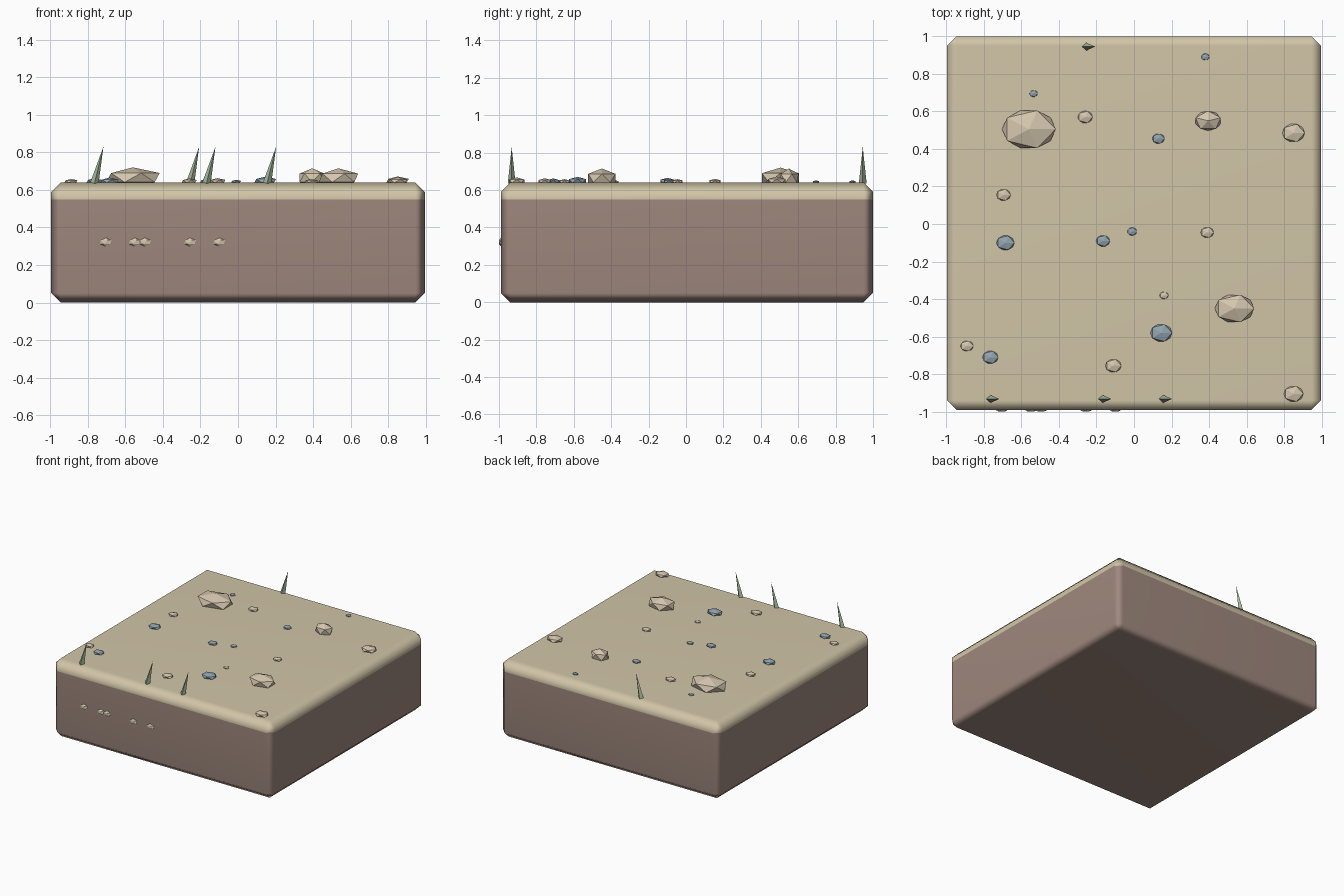
import bpy, bmesh, math
from mathutils import Matrix, Vector

if "Cube" in bpy.data.objects:
    bpy.data.objects.remove(bpy.data.objects["Cube"])

TOP = 0.64


def material(name, rgb):
    m = bpy.data.materials.new(name)
    m.diffuse_color = (*rgb, 1)
    m.use_nodes = True
    m.node_tree.nodes["Principled BSDF"].inputs["Base Color"].default_value = m.diffuse_color
    return m


SAND = material("sand", (0.64, 0.56, 0.39))
EARTH = material("brown_earth", (0.35, 0.25, 0.21))
TAN = material("tan_stone", (0.67, 0.57, 0.43))
BLUE = material("blue_grey_stone", (0.29, 0.38, 0.44))
GREEN = material("sage_grass", (0.36, 0.48, 0.32))


def finish(bm, name, *mats):
    me = bpy.data.meshes.new(name)
    bm.to_mesh(me)
    bm.free()
    ob = bpy.data.objects.new(name, me)
    bpy.context.collection.objects.link(ob)
    for m in mats:
        me.materials.append(m)
    return ob


# Ground block: chamfered box with a sand layer over earth
bm = bmesh.new()
bmesh.ops.create_cube(bm, size=1, matrix=Matrix.Translation((0, 0.005, TOP / 2))
                      @ Matrix.Diagonal((1.99, 1.99, TOP, 1)))
bmesh.ops.bevel(bm, geom=bm.edges[:], offset=0.05, segments=1, affect='EDGES', profile=0.5)
bmesh.ops.bisect_plane(bm, geom=bm.verts[:] + bm.edges[:] + bm.faces[:],
                       plane_co=(0, 0, 0.55), plane_no=(0, 0, 1))
for f in bm.faces:
    f.smooth = True
    f.material_index = 0 if f.calc_center_median().z > 0.55 else 1
ground = finish(bm, "ground_block", SAND, EARTH)
ground.modifiers.new("even_normals", 'WEIGHTED_NORMAL')


# Faceted stones: squashed icosahedra partly sunk into the ground
def stone(name, centre, half, mat, turn=0):
    bm = bmesh.new()
    bmesh.ops.create_icosphere(bm, subdivisions=1, radius=1)
    scale = (half[0] / 0.894, half[1] / 0.851, half[2], 1)
    bmesh.ops.transform(bm, verts=bm.verts[:], matrix=Matrix.Translation(centre)
                        @ Matrix.Diagonal(scale) @ Matrix.Rotation(turn, 4, 'Z'))
    finish(bm, name, mat)


# Boulders: x, y, half width, half depth, height above ground, turn
for i, (x, y, a, b, h, t) in enumerate([
        (-0.56, 0.505, 0.143, 0.10, 0.08, 0),
        (0.395, 0.55, 0.07, 0.05, 0.075, math.pi / 2),
        (0.535, -0.45, 0.105, 0.073, 0.075, 0)]):
    stone(f"boulder_{i}", (x, y, TOP + 0.32 * h), (a, b, 0.68 * h), TAN, t)

# Pebbles: x, y, half width
tan_pebbles = [(0.85, 0.485, 0.06), (0.85, -0.905, 0.052), (-0.26, 0.57, 0.04),
               (-0.695, 0.155, 0.038), (0.39, -0.045, 0.035), (0.16, -0.38, 0.024),
               (-0.89, -0.65, 0.035), (-0.11, -0.755, 0.043)]
blue_pebbles = [(-0.535, 0.695, 0.022), (0.38, 0.89, 0.022), (0.13, 0.455, 0.033),
                (-0.685, -0.10, 0.048), (-0.165, -0.09, 0.037), (-0.01, -0.04, 0.026),
                (0.145, -0.58, 0.058), (-0.765, -0.71, 0.042)]
for label, mat, spots in (("tan", TAN, tan_pebbles), ("blue", BLUE, blue_pebbles)):
    for i, (x, y, r) in enumerate(spots):
        stone(f"{label}_pebble_{i}", (x, y, TOP + 0.15 * r),
              (r, r * 0.78, r * 0.38), mat)

# Pebbles embedded in the front wall
for i, x in enumerate((-0.705, -0.55, -0.495, -0.255, -0.10)):
    stone(f"wall_pebble_{i}", (x, -0.99, 0.322), (0.031, 0.01, 0.023), TAN)

# Grass spikes: four-sided spikes leaning towards +x
for i, (x, y) in enumerate([(-0.765, -0.932), (-0.255, 0.945), (-0.168, -0.932), (0.155, -0.932)]):
    bm = bmesh.new()
    base = [bm.verts.new((x + dx, y + dy, TOP - 0.005 + dz)) for dx, dy, dz in
            ((0.022, 0, -0.003), (0, 0.021, 0), (-0.022, 0, 0.005), (0, -0.021, 0))]
    tip = bm.verts.new((x + 0.048, y, 0.83))
    bm.faces.new(base[::-1])
    for k in range(4):
        bm.faces.new((base[k], base[(k + 1) % 4], tip))
    bmesh.ops.recalc_face_normals(bm, faces=bm.faces[:])
    finish(bm, f"grass_spike_{i}", GREEN)
